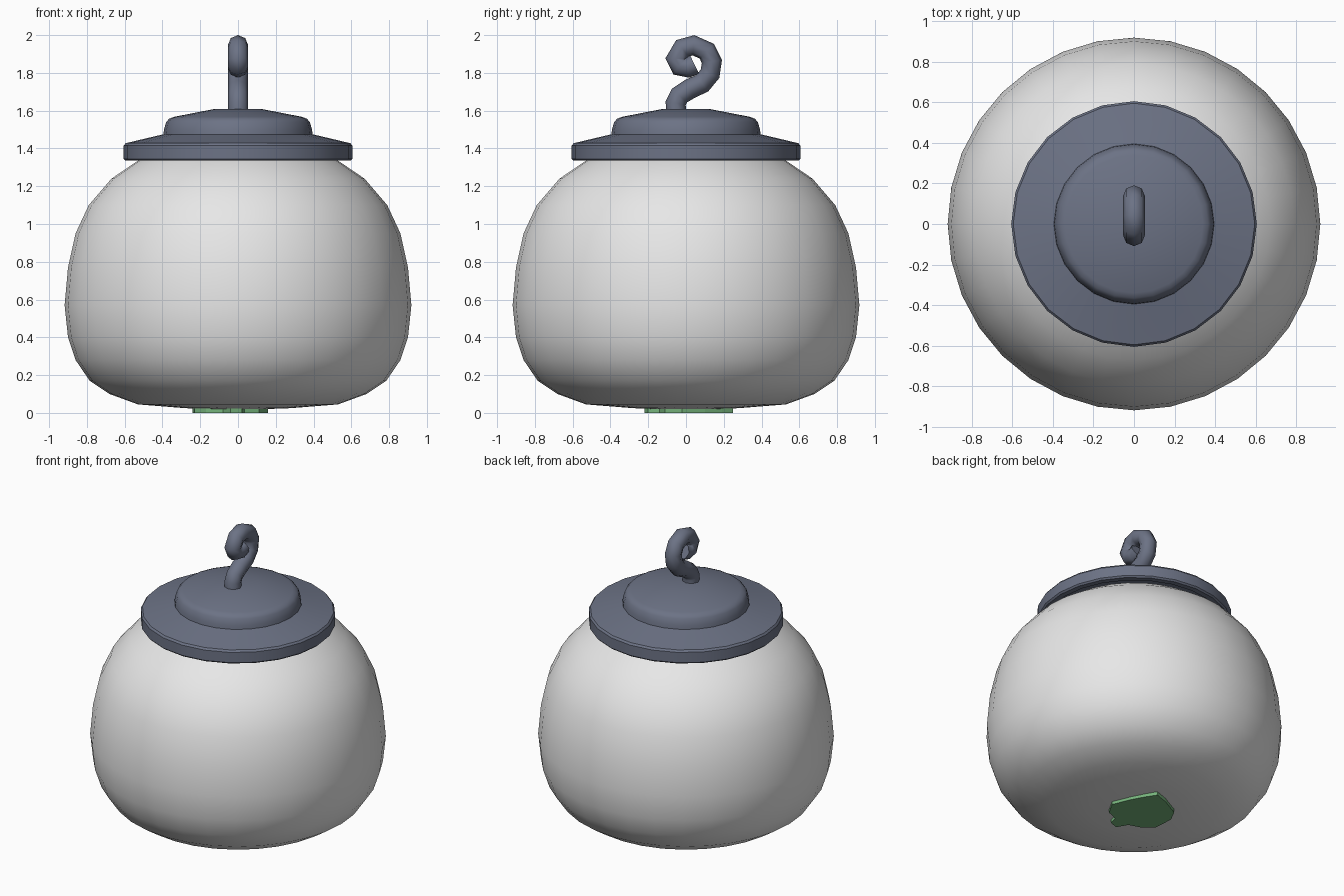
import bpy
import bmesh
from math import radians
from mathutils import Matrix

cube = bpy.data.objects.get("Cube")
if cube:
    bpy.data.objects.remove(cube, do_unlink=True)


def make_material(name, rgb):
    mat = bpy.data.materials.new(name)
    mat.use_nodes = True
    mat.diffuse_color = (*rgb, 1)
    mat.node_tree.nodes["Principled BSDF"].inputs["Base Color"].default_value = (*rgb, 1)
    return mat


white = make_material("white glaze", (0.8, 0.8, 0.8))
slate = make_material("slate blue", (0.15, 0.17, 0.235))
green = make_material("leaf green", (0.18, 0.45, 0.2))


def finish(name, bm, mat, angle=None):
    """Turn a bmesh into an object, smooth up to the given edge angle."""
    bmesh.ops.recalc_face_normals(bm, faces=bm.faces)
    mesh = bpy.data.meshes.new(name)
    bm.to_mesh(mesh)
    bm.free()
    mesh.materials.append(mat)
    obj = bpy.data.objects.new(name, mesh)
    bpy.context.collection.objects.link(obj)
    if angle:
        bpy.ops.object.select_all(action="DESELECT")
        obj.select_set(True)
        bpy.context.view_layer.objects.active = obj
        bpy.ops.object.shade_smooth_by_angle(angle=radians(angle))
    return obj


def lathe(name, profile, steps, mat, angle):
    """Spin a profile of (radius, height) points around the z axis."""
    bm = bmesh.new()
    verts = [bm.verts.new((0, r, z)) for r, z in profile]
    edges = [bm.edges.new(pair) for pair in zip(verts, verts[1:])]
    bmesh.ops.spin(bm, geom=verts + edges, cent=(0, 0, 0), axis=(0, 0, 1),
                   angle=radians(360), steps=steps, use_merge=True)
    bmesh.ops.remove_doubles(bm, verts=bm.verts, dist=0.0005)
    return finish(name, bm, mat, angle)


# Round jar, closed inside the lid
lathe("jar_body", [(0, 0.015), (0.28, 0.025), (0.53, 0.045), (0.68, 0.10),
                   (0.785, 0.17), (0.86, 0.28), (0.90, 0.40), (0.918, 0.57),
                   (0.90, 0.77), (0.86, 0.95), (0.79, 1.10), (0.67, 1.24),
                   (0.53, 1.335), (0.42, 1.39), (0, 1.40)], 32, white, 60)

# Stepped lid with a recessed underside
lathe("lid", [(0, 1.37), (0.54, 1.37), (0.56, 1.335), (0.595, 1.335),
              (0.605, 1.345), (0.605, 1.415), (0.595, 1.428), (0.56, 1.436),
              (0.395, 1.475), (0.392, 1.50), (0.38, 1.54), (0.365, 1.557),
              (0.34, 1.567), (0.13, 1.608), (0, 1.61)], 24, slate, 35)

# Curled handle in the plane x = 0
path = [(-0.05, 1.58), (-0.055, 1.64), (-0.035, 1.68), (0.02, 1.715),
        (0.085, 1.745), (0.127, 1.795), (0.137, 1.86), (0.11, 1.915),
        (0.04, 1.946), (-0.02, 1.93), (-0.055, 1.875), (-0.035, 1.835),
        (0.01, 1.828), (0.045, 1.845)]
curve = bpy.data.curves.new("curled_handle", "CURVE")
curve.dimensions = "3D"
curve.bevel_depth = 0.054
curve.bevel_resolution = 2
curve.use_fill_caps = True
spline = curve.splines.new("POLY")
spline.points.add(len(path) - 1)
for point, (y, z) in zip(spline.points, path):
    point.co = (0, y, z, 1)
spline.use_smooth = True
curve.materials.append(slate)
handle = bpy.data.objects.new("curled_handle", curve)
bpy.context.collection.objects.link(handle)

# Leaf-shaped plate under the base
outline = [(0.02, 0.25), (-0.07, 0.22), (-0.2, 0.15), (-0.24, 0.07),
           (-0.23, -0.07), (-0.17, -0.12), (-0.08, -0.15), (-0.04, -0.22),
           (0.02, -0.2), (0.035, -0.14), (0.11, -0.11), (0.16, -0.02),
           (0.11, 0.1), (0.06, 0.19)]
bm = bmesh.new()
face = bm.faces.new([bm.verts.new((x, y, 0)) for x, y in outline])
top = bmesh.ops.extrude_face_region(bm, geom=[face])["geom"]
bmesh.ops.translate(bm, vec=(0, 0, 0.028),
                    verts=[v for v in top if isinstance(v, bmesh.types.BMVert)])
finish("base_leaf", bm, green)
